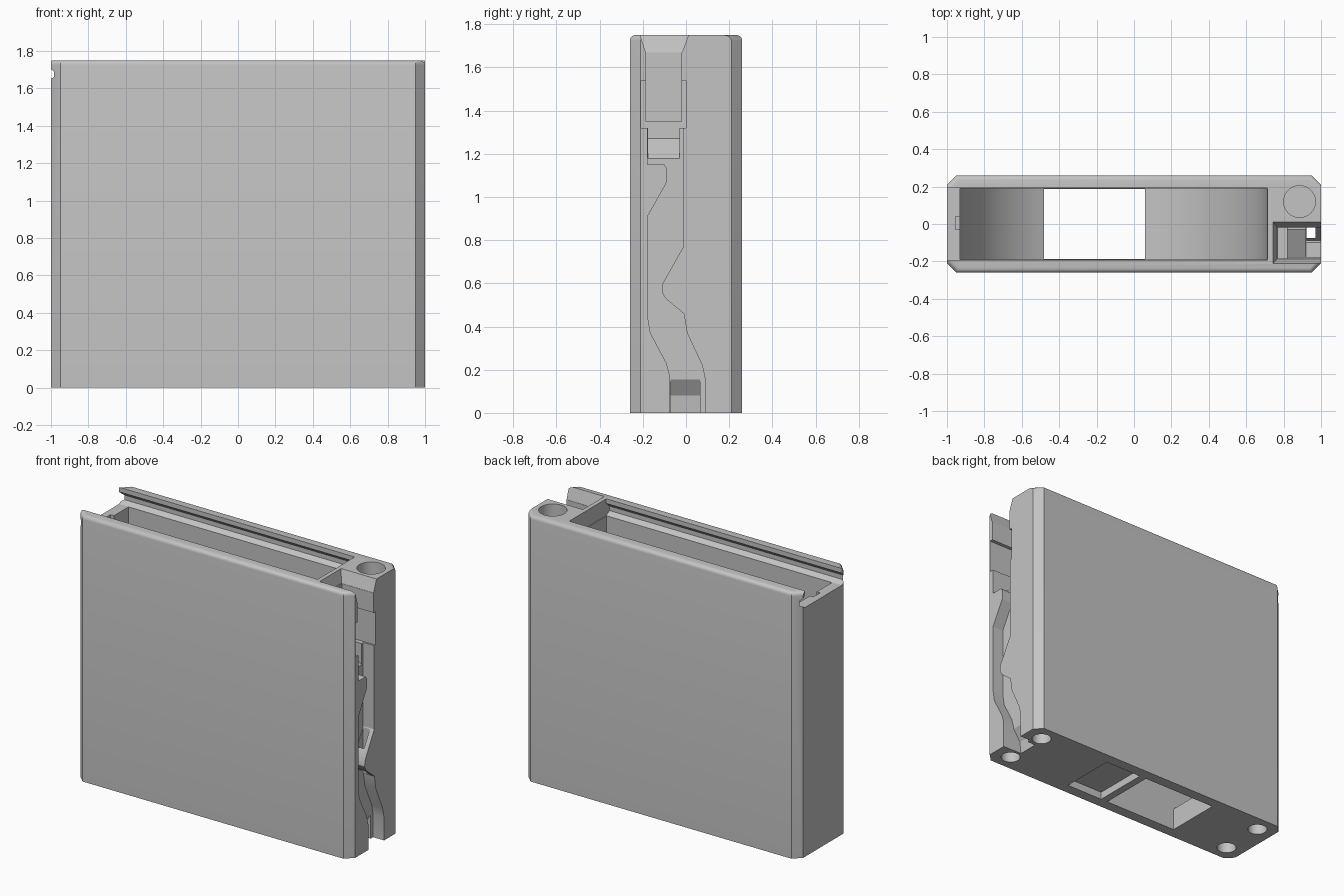
import bpy, bmesh, math
from mathutils import Vector

cube = bpy.data.objects.get("Cube")
if cube:
    bpy.data.objects.remove(cube, do_unlink=True)

grey = bpy.data.materials.new("light grey plastic")
grey.use_nodes = True
tone = (0.55, 0.55, 0.55, 1)
grey.diffuse_color = tone
grey.node_tree.nodes["Principled BSDF"].inputs["Base Color"].default_value = tone


def add_object(name, bm):
    bmesh.ops.recalc_face_normals(bm, faces=bm.faces)
    mesh = bpy.data.meshes.new(name)
    bm.to_mesh(mesh)
    bm.free()
    mesh.materials.append(grey)
    obj = bpy.data.objects.new(name, mesh)
    bpy.context.collection.objects.link(obj)
    return obj


def prism(points, axis, start, end):
    """Extrude a flat outline along the named axis."""
    place = {"x": lambda a, b: (start, a, b),
             "y": lambda a, b: (a, start, b),
             "z": lambda a, b: (a, b, start)}[axis]
    bm = bmesh.new()
    face = bm.faces.new([bm.verts.new(place(*p)) for p in points])
    out = bmesh.ops.extrude_face_region(bm, geom=[face])
    shift = Vector([end - start if axis == k else 0 for k in "xyz"])
    bmesh.ops.translate(bm, vec=shift,
                        verts=[v for v in out["geom"] if isinstance(v, bmesh.types.BMVert)])
    return bm


def box(x0, x1, y0, y1, z0, z1):
    return prism([(x0, y0), (x1, y0), (x1, y1), (x0, y1)], "z", z0, z1)


def round_hole(x, y, radius, z0, z1):
    ring = [math.tau * i / 40 for i in range(40)]
    return prism([(x + radius * math.cos(a), y + radius * math.sin(a)) for a in ring], "z", z0, z1)


# Case with chamfered corners and rounded long top edges
TOP = 1.75
outline = [(-1, -0.21), (-0.95, -0.26), (0.95, -0.26), (1, -0.21),
           (1, 0.21), (0.95, 0.26), (-0.95, 0.26), (-1, 0.21)]
bm = prism(outline, "z", 0, TOP)
rim = [e for e in bm.edges
       if all(v.co.z > TOP - 0.01 for v in e.verts)
       and not all(abs(v.co.x) > 0.99 for v in e.verts)]
bmesh.ops.bevel(bm, geom=rim, offset=0.025, segments=4, profile=0.5, affect="EDGES")
case = add_object("dispenser_case", bm)

cuts = []

# Roll chamber with round floor, and the outlet below
CX, CZ, R = -0.11, 0.88, 0.82
arc = [math.pi * (1 + i / 48) for i in range(49)]
chamber = [(CX + R * math.cos(a), CZ + R * math.sin(a)) for a in arc]
cuts.append(prism(chamber + [(CX + R, 2), (CX - R, 2)], "y", -0.19, 0.19))
cuts.append(box(-0.48, 0.06, -0.188, 0.188, -0.1, 0.4))
cuts.append(box(0.11, 0.38, -0.188, 0.188, -0.1, 0.05))

# Undercut lid track, open at one end, and its catch notch
track = [(-0.192, 1.64), (-0.225, 1.66), (-0.225, 1.69), (-0.192, 1.72), (-0.192, 1.9)]
track += [(-y, z) for y, z in reversed(track)]
cuts.append(prism(track, "x", -1.1, 0.715))
cuts.append(box(-0.955, -0.92, -0.03, 0.04, 1.58, 1.7))

# Round socket in the top corner, feet sockets underneath
cuts.append(round_hole(0.885, 0.12, 0.085, 1.45, 1.9))
for sx in (-1, 1):
    for sy in (-1, 1):
        cuts.append(round_hole(0.88 * sx, 0.15 * sy, 0.06, -0.1, 0.12))

# Entry pocket at the end, with flared mouth and wider lower part
cuts.append(box(0.77, 1.1, -0.185, -0.02, 1.35, 1.9))
cuts.append(box(0.82, 1.1, -0.208, 0.0, 1.32, 1.54))
flare = box(0.74, 1.1, -0.215, 0.015, 1.67, 1.76)
for v in flare.verts:
    if v.co.z < 1.7:
        v.co.y = -0.187 if v.co.y < -0.1 else -0.018
        v.co.x = 0.765 if v.co.x < 1 else 1.1
cuts.append(flare)

# Winding side channel down to the base
left_edge = [(-0.178, 1.36), (-0.178, 1.15), (-0.1, 1.15), (-0.088, 1.13), (-0.088, 1.07),
             (-0.178, 0.91), (-0.178, 0.45), (-0.165, 0.37), (-0.09, 0.23),
             (-0.074, 0.17), (-0.074, -0.1)]
right_edge = [(0.09, -0.1), (0.09, 0.15), (0.075, 0.22), (0.005, 0.37), (-0.01, 0.46),
              (-0.095, 0.53), (-0.112, 0.56), (-0.108, 0.6), (-0.012, 0.77), (-0.012, 1.36)]
cuts.append(prism(left_edge + right_edge, "x", 0.92, 1.1))
cuts.append(box(0.922, 0.97, -0.075, -0.015, 0.4, 0.9))

# Sloped channel floor near the entry and the exit
cuts.append(prism([(0.82, 1.34), (0.82, 1.27), (0.93, 1.17), (1.1, 1.17), (1.1, 1.34)],
                  "y", -0.176, -0.03))
cuts.append(prism([(0.93, 0.17), (0.87, 0.08), (0.85, -0.1), (1.1, -0.1), (1.1, 0.17)],
                  "y", -0.072, 0.065))

# Carve every recess, then drop the cutters
cutters = []
for i, shape in enumerate(cuts):
    cutter = add_object(f"recess_cutter_{i}", shape)
    cutter.hide_render = True
    cutters.append(cutter)
    mod = case.modifiers.new("recess", "BOOLEAN")
    mod.operation = "DIFFERENCE"
    mod.solver = "EXACT"
    mod.object = cutter
bpy.context.view_layer.update()
graph = bpy.context.evaluated_depsgraph_get()
carved = bpy.data.meshes.new_from_object(case.evaluated_get(graph))
case.modifiers.clear()
case.data = carved
for cutter in cutters:
    bpy.data.objects.remove(cutter, do_unlink=True)
case.data.materials.clear()
case.data.materials.append(grey)
for poly in case.data.polygons:
    poly.material_index = 0

bpy.ops.object.select_all(action="DESELECT")
case.select_set(True)
bpy.context.view_layer.objects.active = case
bpy.ops.object.shade_smooth_by_angle(angle=math.radians(25))
